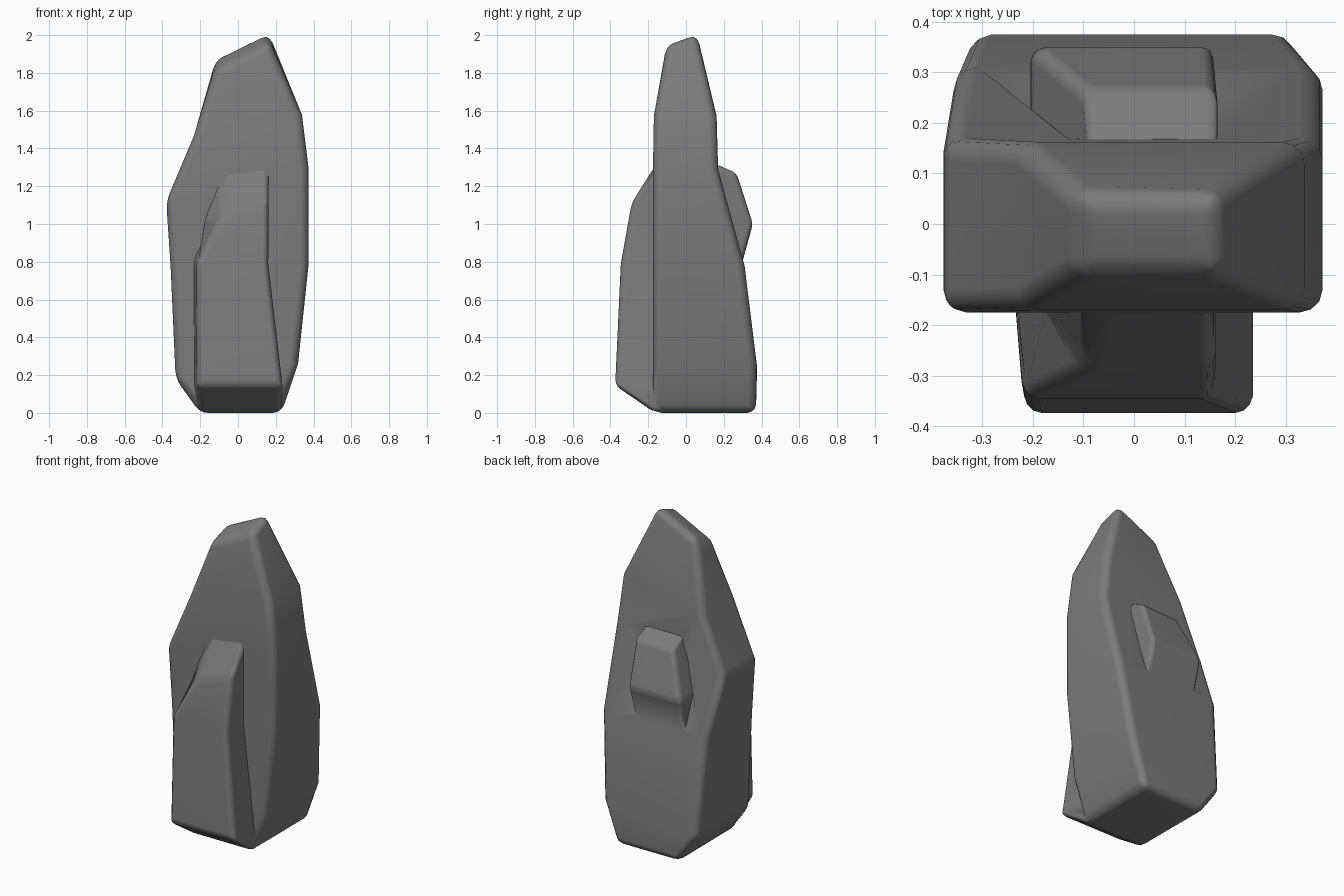
import bpy, bmesh

if "Cube" in bpy.data.objects:
    bpy.data.objects.remove(bpy.data.objects["Cube"])


def loft(name, rings, bevel):
    """Skin four-sided rings:
    (z_left, z_right, x_left, x_right, y_front, y_back, front_drop, back_left_flare)."""
    bm = bmesh.new()
    loops = []
    for zl, zr, xl, xr, yf, yb, drop, flare in rings:
        corners = [(xl, yf, zl - drop), (xr, yf, zr - drop), (xr, yb, zr), (xl - flare, yb, zl)]
        loops.append([bm.verts.new(c) for c in corners])
    bm.faces.new(loops[0][::-1])
    bm.faces.new(loops[-1])
    for a, b in zip(loops, loops[1:]):
        for i in range(4):
            j = (i + 1) % 4
            bm.faces.new((a[i], a[j], b[j], b[i]))
    bmesh.ops.recalc_face_normals(bm, faces=bm.faces)
    mesh = bpy.data.meshes.new(name)
    bm.to_mesh(mesh)
    bm.free()
    mesh.materials.append(stone)
    ob = bpy.data.objects.new(name, mesh)
    bpy.context.collection.objects.link(ob)
    mod = ob.modifiers.new("soft_edges", 'BEVEL')
    mod.width = bevel
    mod.segments = 3
    mod.limit_method = 'ANGLE'
    mod.angle_limit = 0.3
    return ob


stone = bpy.data.materials.new("dark_stone")
stone.diffuse_color = (0.2, 0.2, 0.2, 1)
stone.use_nodes = True
stone.node_tree.nodes["Principled BSDF"].inputs["Base Color"].default_value = stone.diffuse_color

# Tall standing slab with a slanted peak
slab = loft("rock_slab", [
    (0.00, 0.00, -0.20, 0.23, -0.175, 0.370, 0, 0),
    (0.18, 0.26, -0.33, 0.318, -0.175, 0.375, 0, 0),
    (0.78, 0.78, -0.357, 0.373, -0.175, 0.31, 0, 0),
    (1.12, 1.30, -0.380, 0.373, -0.175, 0.17, 0, 0),
    (1.47, 1.58, -0.232, 0.338, -0.170, 0.162, 0, 0),
    (1.88, 2.02, -0.12, 0.165, -0.105, 0.06, 0.06, 0),
], 0.045)

# Buttress leaning on the front
buttress = loft("front_buttress", [
    (0.005, 0.005, -0.20, 0.23, -0.17, -0.10, 0, 0.02),
    (0.145, 0.145, -0.215, 0.235, -0.375, -0.10, 0, 0.02),
    (0.79, 0.79, -0.22, 0.16, -0.345, -0.10, 0, 0.02),
    (1.04, 1.12, -0.09, 0.162, -0.288, -0.10, 0, 0.13),
    (1.28, 1.31, -0.06, 0.162, -0.165, -0.10, 0, 0.10),
], 0.03)

# Knob jutting from the back
knob = loft("back_knob", [
    (0.75, 0.75, -0.205, 0.15, 0.10, 0.285, 0, 0),
    (1.00, 1.00, -0.205, 0.157, 0.10, 0.354, 0, 0),
    (1.26, 1.27, -0.10, 0.165, 0.10, 0.268, 0, 0),
    (1.32, 1.32, -0.09, 0.165, 0.10, 0.150, 0, 0),
], 0.03)

# Fuse the lumps into one stone
for part in (buttress, knob):
    mod = slab.modifiers.new("fuse_" + part.name, 'BOOLEAN')
    mod.operation = 'UNION'
    mod.solver = 'EXACT'
    mod.object = part
bpy.ops.object.select_all(action='DESELECT')
slab.select_set(True)
bpy.context.view_layer.objects.active = slab
bpy.ops.object.convert(target='MESH')
for part in (buttress, knob):
    bpy.data.objects.remove(part)
slab.name = "standing_rock"

# Soft worn shading, weighted so the broad faces stay even
bpy.ops.object.shade_smooth_by_angle(angle=0.9)
weighted = slab.modifiers.new("even_shading", 'WEIGHTED_NORMAL')
weighted.keep_sharp = True
